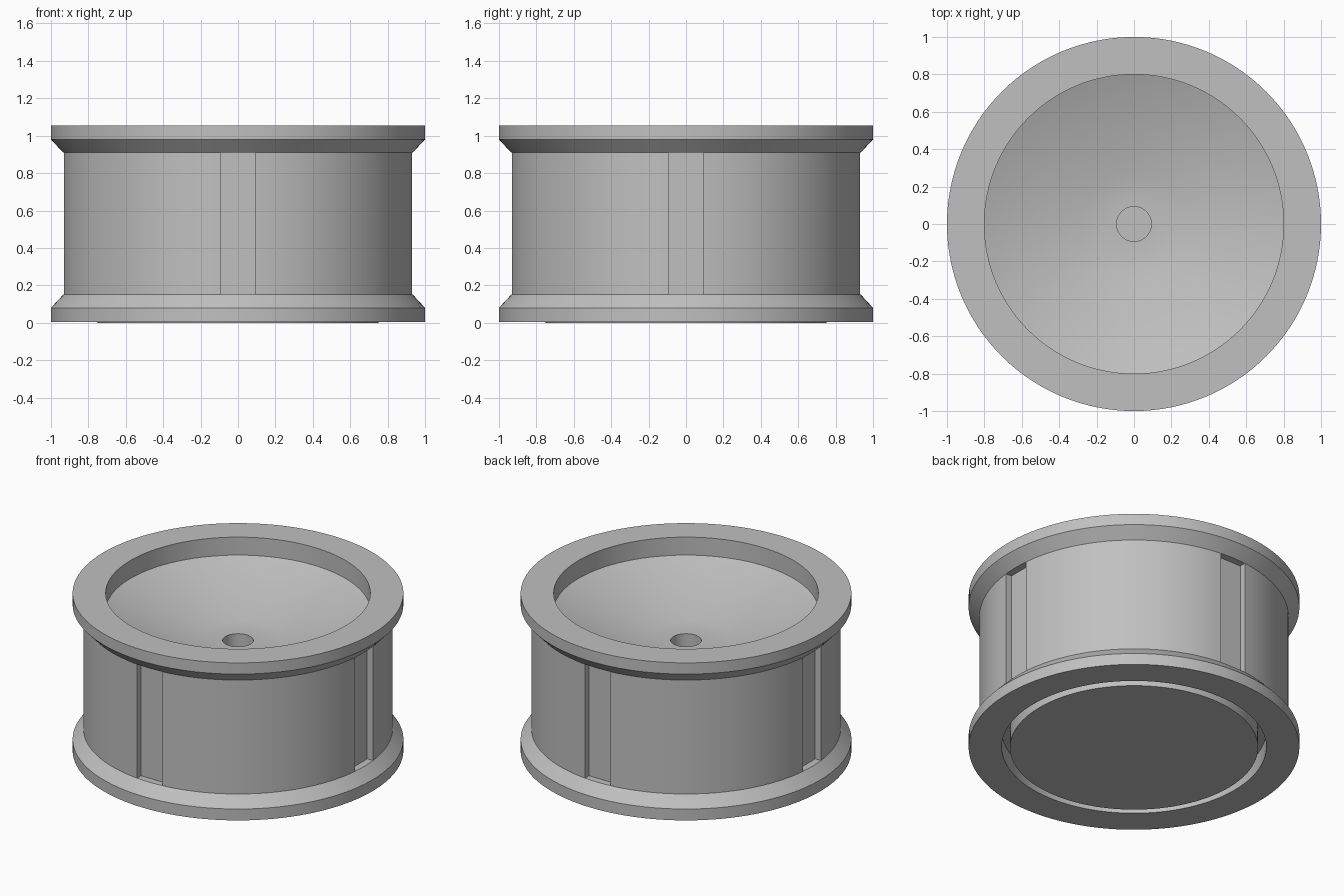
import bpy, bmesh
from math import pi, radians
from mathutils import Matrix, Vector

cube = bpy.data.objects.get("Cube")
if cube:
    bpy.data.objects.remove(cube, do_unlink=True)

# Single grey finish
grey = bpy.data.materials.new("plain_grey")
grey.use_nodes = True
colour = (0.53, 0.53, 0.53, 1)
grey.diffuse_color = colour
grey.node_tree.nodes["Principled BSDF"].inputs["Base Color"].default_value = colour


def make_object(name, bm):
    bmesh.ops.recalc_face_normals(bm, faces=bm.faces)
    mesh = bpy.data.meshes.new(name)
    bm.to_mesh(mesh)
    bm.free()
    mesh.materials.append(grey)
    obj = bpy.data.objects.new(name, mesh)
    bpy.context.collection.objects.link(obj)
    return obj


def lathe(name, profile, steps=128):
    """Turn a (radius, height) profile around the z axis."""
    bm = bmesh.new()
    verts = [bm.verts.new((r, 0, z)) for r, z in profile]
    edges = [bm.edges.new(pair) for pair in zip(verts, verts[1:])]
    bmesh.ops.spin(bm, geom=verts + edges, cent=(0, 0, 0), axis=(0, 0, 1),
                   angle=2 * pi, steps=steps, use_merge=False)
    bmesh.ops.remove_doubles(bm, verts=bm.verts, dist=0.0001)
    return make_object(name, bm)


def smooth(obj):
    bpy.ops.object.select_all(action='DESELECT')
    obj.select_set(True)
    bpy.context.view_layer.objects.active = obj
    bpy.ops.object.shade_smooth_by_angle(angle=radians(30))


# Rim: flanges, drum, dished top face and blind axle hole
rim = lathe("wheel_rim", [
    (0, 0.12), (0.8, 0.12), (0.8, 0.004), (1, 0.004), (1, 0.08),
    (0.935, 0.15), (0.935, 0.91), (1, 0.98), (1, 1.055),
    (0.8, 1.055), (0.8, 0.935), (0.28, 0.74), (0.093, 0.74),
    (0.093, 0.1501), (0, 0.1501)])

# Four upright slots around the drum
bm = bmesh.new()
for i in range(4):
    place = (Matrix.Rotation(i * pi / 2, 4, 'Z')
             @ Matrix.Translation(Vector((0.988, 0, 0.53)))
             @ Matrix.Diagonal((0.2, 0.188, 0.76, 1)))
    bmesh.ops.create_cube(bm, size=1, matrix=place)
cutter = make_object("slot_cutter", bm)
cutter.hide_render = True

cut = rim.modifiers.new("slots", 'BOOLEAN')
cut.operation = 'DIFFERENCE'
cut.solver = 'EXACT'
cut.object = cutter
bpy.context.view_layer.objects.active = rim
bpy.ops.object.modifier_apply(modifier=cut.name)
bpy.data.objects.remove(cutter, do_unlink=True)
smooth(rim)

# Round plate closing the underside
smooth(lathe("base_plate", [(0, 0), (0.75, 0), (0.75, 0.14), (0, 0.14)]))
